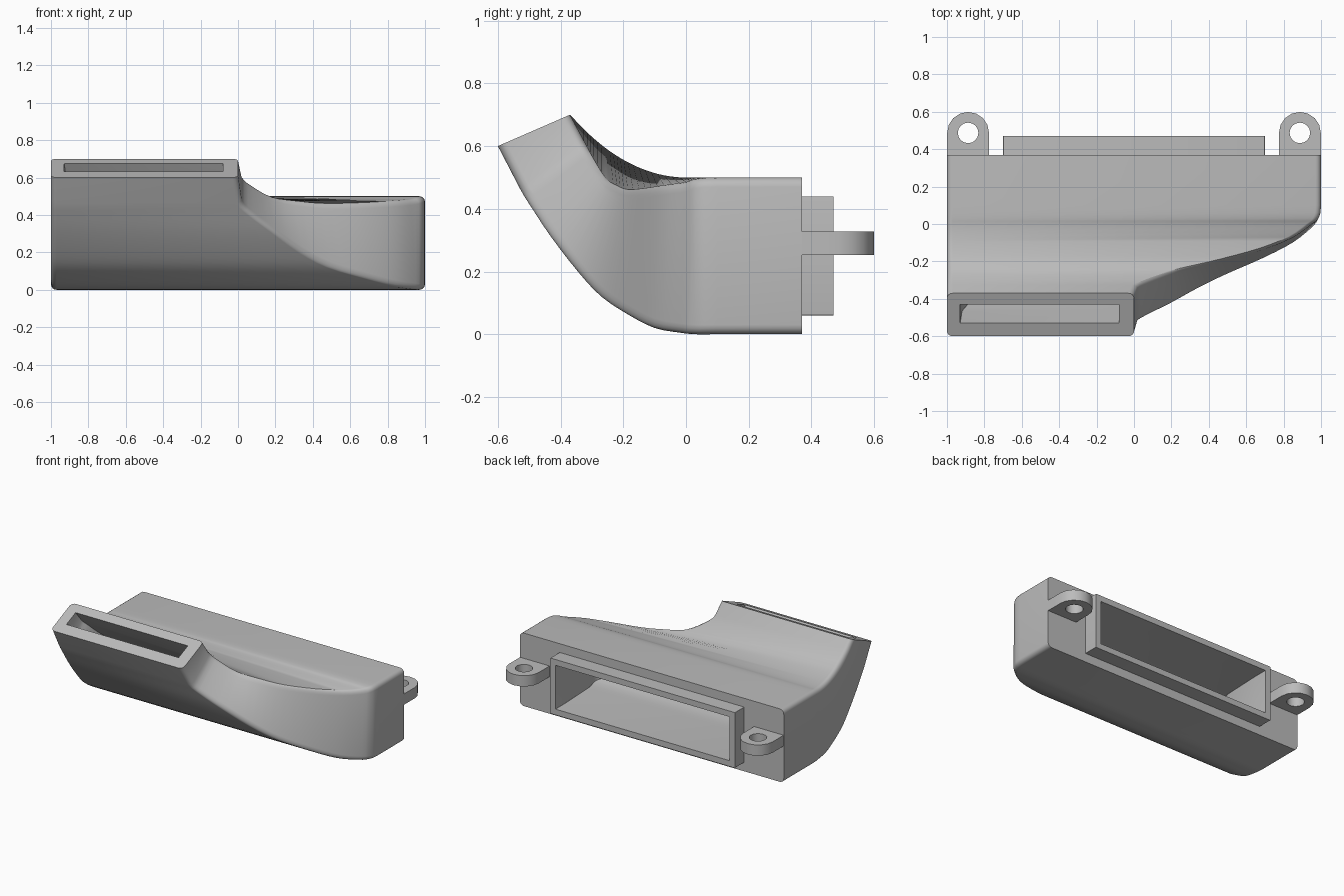
import bpy, bmesh, math

cube = bpy.data.objects.get("Cube")
if cube:
    bpy.data.objects.remove(cube)

grey = bpy.data.materials.new("plain grey")
grey.use_nodes = True
colour = (0.5, 0.5, 0.5, 1)
grey.diffuse_color = colour
grey.node_tree.nodes["Principled BSDF"].inputs["Base Color"].default_value = colour


def lerp(a, b, t):
    return a + (b - a) * t


def looped_rings(name, rings):
    """Skin a closed sequence of equal rings into one solid."""
    bm = bmesh.new()
    rows = [[bm.verts.new(p) for p in ring] for ring in rings]
    for k, row in enumerate(rows):
        following = rows[(k + 1) % len(rows)]
        for i in range(len(row)):
            j = (i + 1) % len(row)
            bm.faces.new((row[i], row[j], following[j], following[i]))
    bmesh.ops.recalc_face_normals(bm, faces=bm.faces)
    mesh = bpy.data.meshes.new(name)
    bm.to_mesh(mesh)
    bm.free()
    mesh.materials.append(grey)
    obj = bpy.data.objects.new(name, mesh)
    bpy.context.collection.objects.link(obj)
    bpy.ops.object.select_all(action='DESELECT')
    obj.select_set(True)
    bpy.context.view_layer.objects.active = obj
    bpy.ops.object.shade_smooth_by_angle(angle=math.radians(30))
    return obj


def rounded(x0, x1, z0, z1, r, steps=5):
    """Outline of a rounded rectangle."""
    pts = []
    corners = ((x1 - r, z1 - r), (x0 + r, z1 - r), (x0 + r, z0 + r), (x1 - r, z0 + r))
    for q, (cx, cz) in enumerate(corners):
        for s in range(steps):
            a = math.pi / 2 * (q + s / (steps - 1))
            pts.append((cx + r * math.cos(a), cz + r * math.sin(a)))
    return pts


# Duct stations: right edge x, bottom y and z, top y and z at the right edge
stations = [
    (1, .37, 0, .37, .5), (1, .1, 0, .1, .5), (.985, .03, 0, .03, .495),
    (.95, -.02, .005, 0, .485), (.85, -.1, .02, -.07, .475),
    (.7, -.18, .06, -.13, .465), (.5, -.27, .12, -.185, .46),
    (.35, -.345, .2, -.22, .472), (.2, -.43, .31, -.255, .495),
    (.08, -.49, .4, -.295, .56), (.02, -.53, .465, -.325, .615),
    (0, -.6, .6, -.37, .7)]


def smooth_path(points, sub=3):
    """Refine the stations with a cubic through every point."""
    out = [points[0]]
    for k in range(1, len(points) - 2):
        p, a, b, n = points[k - 1:k + 3]
        for s in range(sub):
            t = s / sub
            out.append(tuple(
                v + t / 2 * (w - u + t * (2 * u - 5 * v + 4 * w - x + t * (3 * (v - w) + x - u)))
                for u, v, w, x in zip(p, a, b, n)))
    return out + list(points[-2:])


def section(station, x0, x1, f0, f1, r):
    """Rounded section between the bottom and top lines of a station."""
    right, by, bz, ty, tz = station
    left_z = .5 + 1.46 * min(ty, 0) ** 2
    height = math.hypot(ty - by, tz - bz)
    ring = []
    for x, h in rounded(x0, x1, f0 * height, f1 * height, r):
        f = h / height
        top = lerp(left_z, tz, (x + 1) / (right + 1))
        ring.append((x, lerp(by, ty, f), lerp(bz, top, f)))
    return ring


path = smooth_path(stations)
outer = [section(s, -1, s[0], 0, 1, .03) for s in path]

# Inner passage narrows from the wide inlet to the slot
inner = []
for k, s in enumerate(path):
    t = k / (len(path) - 1)
    inner.append(section(s, lerp(-.66, -.93, t), s[0] - lerp(.34, .08, t),
                         lerp(.2, .31, t), lerp(.8, .74, t), .003))


def collar(half, z0, z1, y):
    return [(x, y, z) for x, z in rounded(-half, half, z0, z1, .003)]


# Back collar continues the passage outwards
inlet = [collar(.66, .1, .4, .47), collar(.7, .06, .44, .47), collar(.7, .06, .44, .37)]
looped_rings("duct_body", outer + inner[::-1] + inlet)


# Mounting lugs with round holes
def lug(name, side):
    cx, cy, radius, count = side * .887, .487, .112, 16
    edge, hole = [], []
    for i in range(count):
        a = math.tau * i / count
        c, s = math.cos(a), math.sin(a)
        hole.append((cx + .055 * c, cy + .055 * s))
        if s < -.01:
            m = max(abs(c), abs(s))
            edge.append((cx + radius * c / m, cy + .13 * s / m))
        else:
            edge.append((cx + radius * c, cy + radius * s))
    low, high = .253, .327
    looped_rings(name, [[(x, y, z) for x, y in ring] for ring, z in
                        ((edge, low), (edge, high), (hole, high), (hole, low))])


lug("left_mounting_lug", 1)
lug("right_mounting_lug", -1)
